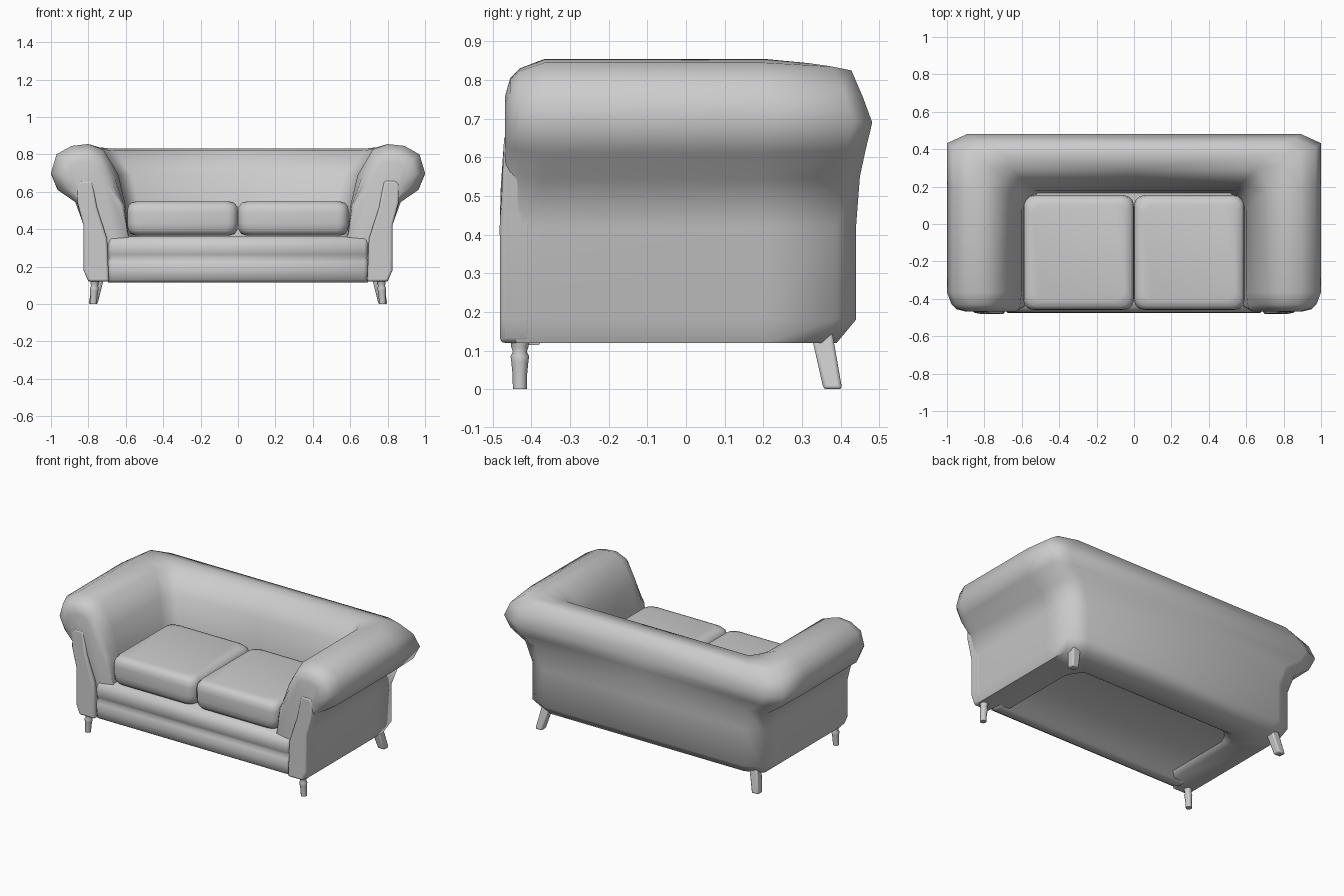
import bpy, bmesh, math
from mathutils import Vector

if "Cube" in bpy.data.objects:
    bpy.data.objects.remove(bpy.data.objects["Cube"])

grey = bpy.data.materials.new("soft grey")
grey.use_nodes = True
colour = (0.6, 0.6, 0.6, 1)
grey.diffuse_color = colour
grey.node_tree.nodes["Principled BSDF"].inputs["Base Color"].default_value = colour


def finish(name, bm, bevel=0, segments=2, mirror=False, angle=50):
    bmesh.ops.recalc_face_normals(bm, faces=bm.faces)
    mesh = bpy.data.meshes.new(name)
    bm.to_mesh(mesh)
    bm.free()
    mesh.materials.append(grey)
    ob = bpy.data.objects.new(name, mesh)
    bpy.context.collection.objects.link(ob)
    bpy.ops.object.select_all(action="DESELECT")
    ob.select_set(True)
    bpy.context.view_layer.objects.active = ob
    if bevel:
        mod = ob.modifiers.new("Bevel", "BEVEL")
        mod.width, mod.segments = bevel, segments
    if mirror:
        mod = ob.modifiers.new("Mirror", "MIRROR")
        mod.use_clip = True
    bpy.ops.object.shade_smooth_by_angle(angle=math.radians(angle))
    return ob


def loft(bm, rings, caps=(True, True)):
    loops = [[bm.verts.new(p) for p in ring] for ring in rings]
    n = len(loops[0])
    for a, b in zip(loops, loops[1:]):
        for i in range(n):
            j = (i + 1) % n
            bm.faces.new((a[i], a[j], b[j], b[i]))
    for wanted, loop in zip(caps, (loops[0], loops[-1])):
        if wanted:
            bm.faces.new(loop)


# Upholstered shell: arm section (x, z) and back section (y, z) share one sweep
arm = [(.80, .12), (.825, .18), (.825, .42), (.87, .545), (.965, .61), (1, .70),
       (.97, .80), (.89, .845), (.80, .855), (.72, .825), (.64, .69), (.60, .52),
       (.585, .36), (.585, .16), (.62, .12)]
back = [(.39, .12), (.44, .18), (.44, .42), (.45, .55), (.465, .62), (.482, .69),
        (.458, .755), (.428, .825), (.37, .832), (.29, .82), (.215, .69), (.18, .52),
        (.165, .36), (.165, .16), (.22, .12)]


def arm_ring(y, inset):
    # The roll closes in towards the front; the lower part stays behind the facing
    ring = []
    for x, z in arm:
        d = Vector((.78 - x, .66 - z))
        if z > .5:
            d = d.normalized() * min(inset, d.length * .6) * (.4 if z < .6 else 1)
            ring.append((x + d.x, y, z + d.y))
        else:
            ring.append((x, y * .3 - .3 if y < -.4 else y, z))
    return ring


def corner_ring(on_back):
    ring = []
    for k, ((x, az), (y, bz)) in enumerate(zip(arm, back)):
        outer = k < 9
        if k >= 9:
            x -= .03
        if on_back:
            ring.append((x - (.11 if outer else .04), y, bz))
        else:
            ring.append((x, y - (.05 if outer else .04), (az + bz) / 2))
    return ring


bm = bmesh.new()
side_corner = corner_ring(False)
arm_end = [(x, min(.2, c[1] - .06), z) for (x, z), c in zip(arm, side_corner)]
rings = [arm_ring(-.468, .10), arm_ring(-.455, .05), arm_ring(-.43, .025),
         arm_ring(-.365, 0), arm_end, side_corner, corner_ring(True),
         [(0, y, z) for y, z in back]]
loft(bm, rings, (True, False))
finish("arms_and_back", bm, mirror=True, angle=65)

# Padded facing on the front of each arm, leaning back into the roll at the top
facing = [(.69, .12), (.80, .12), (.826, .18), (.826, .42), (.858, .54), (.862, .64),
          (.84, .66), (.78, .66), (.755, .52), (.70, .35)]
bm = bmesh.new()
loft(bm, [[(x, y + max(0, z - .5) * .07, z) for x, z in facing] for y in (-.481, -.40)])
finish("arm_facing", bm, bevel=.012, segments=3, mirror=True)

# Seat base with two padded rolls along the front
side = [(-.445, .115), (-.47, .13), (-.476, .18), (-.472, .225), (-.458, .245),
        (-.472, .265), (-.474, .31), (-.46, .345), (-.43, .362), (.25, .362),
        (.25, .15), (-.36, .15), (-.38, .115)]
bm = bmesh.new()
loft(bm, [[(x, y + (.02 if abs(x) > .68 and y < -.4 else 0), z) for y, z in side]
          for x in (-.695, -.675, .675, .695)])
finish("seat_base", bm, angle=65)


# Two loose seat cushions
def rounded_rect(hx, hy, r, z):
    pts = []
    for q, (sx, sy) in enumerate(((1, 1), (-1, 1), (-1, -1), (1, -1))):
        for s in range(4):
            a = math.pi / 2 * (q + s / 3)
            pts.append((sx * (hx - r) + r * math.cos(a),
                        sy * (hy - r) + r * math.sin(a), z))
    return pts


for label, sx in (("right", -1), ("left", 1)):
    bm = bmesh.new()
    layers = [(.045, .366), (.018, .374), (.004, .395), (0, .43), (0, .49),
              (.004, .52), (.02, .541), (.05, .549)]
    loft(bm, [rounded_rect(.296 - i, .307 - i, .055, z) for i, z in layers])
    cushion = finish(label + "_seat_cushion", bm, angle=65)
    cushion.location = (sx * .296, -.153, 0)

# Turned front legs
turned = [(.018, 0), (.019, .04), (.022, .07), (.024, .085), (.018, .097),
          (.022, .108), (.026, .14)]
bm = bmesh.new()
loft(bm, [[(.765 + .008 * (1 - z / .14) + r * math.cos(t * math.pi / 6),
            -.43 + r * math.sin(t * math.pi / 6), z) for t in range(12)]
          for r, z in turned])
finish("front_leg", bm, mirror=True)

# Splayed square back legs
bm = bmesh.new()
loft(bm, [[(cx + r * a, cy + r * b, z) for a, b in ((-1, -1), (1, -1), (1, 1), (-1, 1))]
          for cx, cy, r, z in ((.775, .38, .024, 0), (.742, .35, .028, .15))])
finish("back_leg", bm, bevel=.008, mirror=True)
